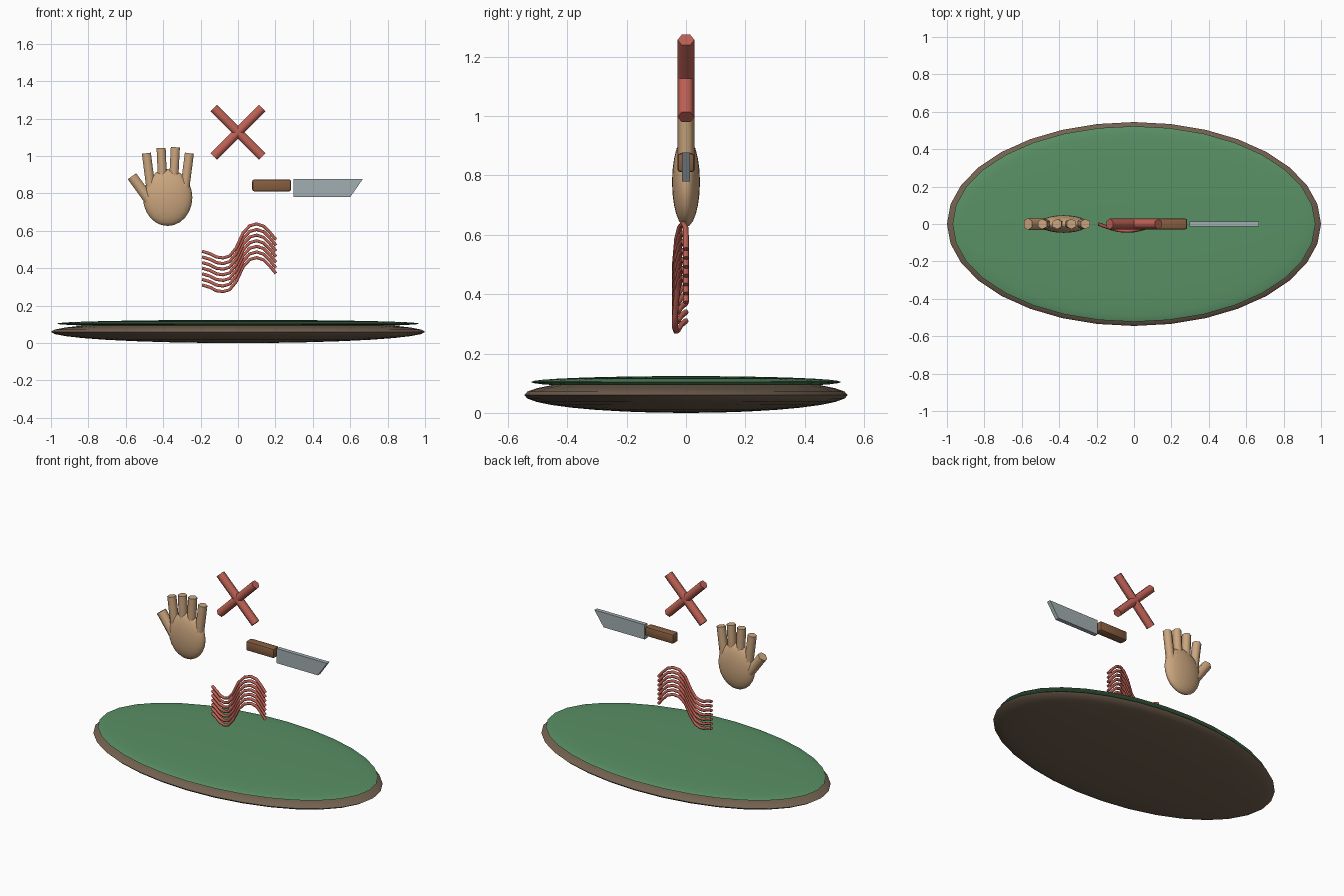
import bpy, bmesh, math
from mathutils import Vector

if "Cube" in bpy.data.objects:
    bpy.data.objects.remove(bpy.data.objects["Cube"])


def mat(name, rgb):
    m = bpy.data.materials.new(name)
    m.diffuse_color = (*rgb, 1)
    m.use_nodes = True
    m.node_tree.nodes["Principled BSDF"].inputs["Base Color"].default_value = m.diffuse_color
    return m


BARK = mat("dark_brown", (0.17, 0.12, 0.08))
GREEN = mat("green", (0.10, 0.28, 0.13))
SKIN = mat("tan", (0.60, 0.38, 0.21))
RED = mat("red", (0.52, 0.12, 0.09))
WOOD = mat("wood", (0.24, 0.11, 0.05))
STEEL = mat("steel", (0.36, 0.42, 0.44))


def finish(name, bm, material, smooth=None):
    bmesh.ops.recalc_face_normals(bm, faces=bm.faces)
    me = bpy.data.meshes.new(name)
    bm.to_mesh(me)
    bm.free()
    ob = bpy.data.objects.new(name, me)
    bpy.context.collection.objects.link(ob)
    me.materials.append(material)
    if smooth:
        bpy.ops.object.select_all(action='DESELECT')
        ob.select_set(True)
        bpy.context.view_layer.objects.active = ob
        bpy.ops.object.shade_smooth_by_angle(angle=math.radians(smooth))
    return ob


def ellipsoid(name, loc, radii, material, seg=32, rings=16):
    bm = bmesh.new()
    bmesh.ops.create_uvsphere(bm, u_segments=seg, v_segments=rings, radius=1)
    bmesh.ops.scale(bm, vec=radii, verts=bm.verts)
    bmesh.ops.translate(bm, vec=loc, verts=bm.verts)
    return finish(name, bm, material, 80)


def add_tube(bm, pts, r, sides=6):
    """Sweep a polygon along a path lying close to the xz plane."""
    pts = [Vector(p) for p in pts]
    rings = []
    for i, p in enumerate(pts):
        t = (pts[min(i + 1, len(pts) - 1)] - pts[max(i - 1, 0)]).normalized()
        u = Vector((0, 1, 0))
        u = (u - t * u.dot(t)).normalized()
        v = t.cross(u)
        rings.append([bm.verts.new(p + r * (math.cos(a) * u + math.sin(a) * v))
                      for a in (2 * math.pi * k / sides for k in range(sides))])
    for a, b in zip(rings, rings[1:]):
        for k in range(sides):
            n = (k + 1) % sides
            bm.faces.new((a[k], a[n], b[n], b[k]))
    bm.faces.new(rings[0])
    bm.faces.new(rings[-1])


def tube(name, pts, r, material):
    bm = bmesh.new()
    add_tube(bm, pts, r)
    return finish(name, bm, material, 65)


# Oval base with green top
ellipsoid("base", (0, 0, 0.06), (1.0, 0.545, 0.06), BARK)
ellipsoid("green_top", (0, 0, 0.104), (0.97, 0.523, 0.02), GREEN)

# Hand: palm, four fingers, thumb
ellipsoid("palm", (-0.376, 0, 0.778), (0.132, 0.047, 0.152), SKIN, 24, 12)
fingers = [(-0.466, -0.49, 1.015), (-0.402, -0.411, 1.043),
           (-0.346, -0.335, 1.047), (-0.284, -0.26, 1.015)]
for i, (x0, x1, z1) in enumerate(fingers):
    tube(f"finger_{i + 1}", [(x0, 0, 0.83), (x1, 0, z1)], 0.028, SKIN)
tube("thumb", [(-0.475, 0, 0.765), (-0.567, 0, 0.892)], 0.032, SKIN)

# Crossed bars
for s, n in ((1, "a"), (-1, "b")):
    tube(f"cross_bar_{n}", [(-0.13 * s, 0, 0.997), (0.13 * s, 0, 1.257)],
         0.0285, RED)

# Knife handle
bm = bmesh.new()
bmesh.ops.create_cube(bm, size=1)
bmesh.ops.scale(bm, vec=(0.208, 0.058, 0.064), verts=bm.verts)
bmesh.ops.translate(bm, vec=(0.18, 0, 0.843), verts=bm.verts)
bmesh.ops.bevel(bm, geom=bm.edges[:], offset=0.011, segments=2, profile=0.5,
                affect='EDGES')
finish("knife_handle", bm, WOOD, 40)

# Knife blade: slanted profile extruded in y
bm = bmesh.new()
outline = [(0.296, 0.78), (0.60, 0.78), (0.668, 0.878), (0.296, 0.878)]
face = bm.faces.new([bm.verts.new((x, -0.0135, z)) for x, z in outline])
ext = bmesh.ops.extrude_face_region(bm, geom=[face], use_keep_orig=True)
bmesh.ops.translate(bm, vec=(0, 0.027, 0),
                    verts=[g for g in ext["geom"] if isinstance(g, bmesh.types.BMVert)])
finish("knife_blade", bm, STEEL)

# Stack of seven wavy strands
wave = [(-0.19, 0, 0.49), (-0.15, -0.015, 0.478), (-0.115, -0.026, 0.46),
        (-0.08, -0.034, 0.455), (-0.045, -0.037, 0.465), (-0.01, -0.037, 0.508),
        (0.027, -0.03, 0.588), (0.063, -0.02, 0.627), (0.10, -0.008, 0.637),
        (0.137, -0.001, 0.625), (0.17, 0, 0.592), (0.203, 0, 0.552)]
for i in range(7):
    tube(f"wavy_strand_{i + 1}", [(x, y, z - 0.03 * i) for x, y, z in wave],
         0.0095, RED)
